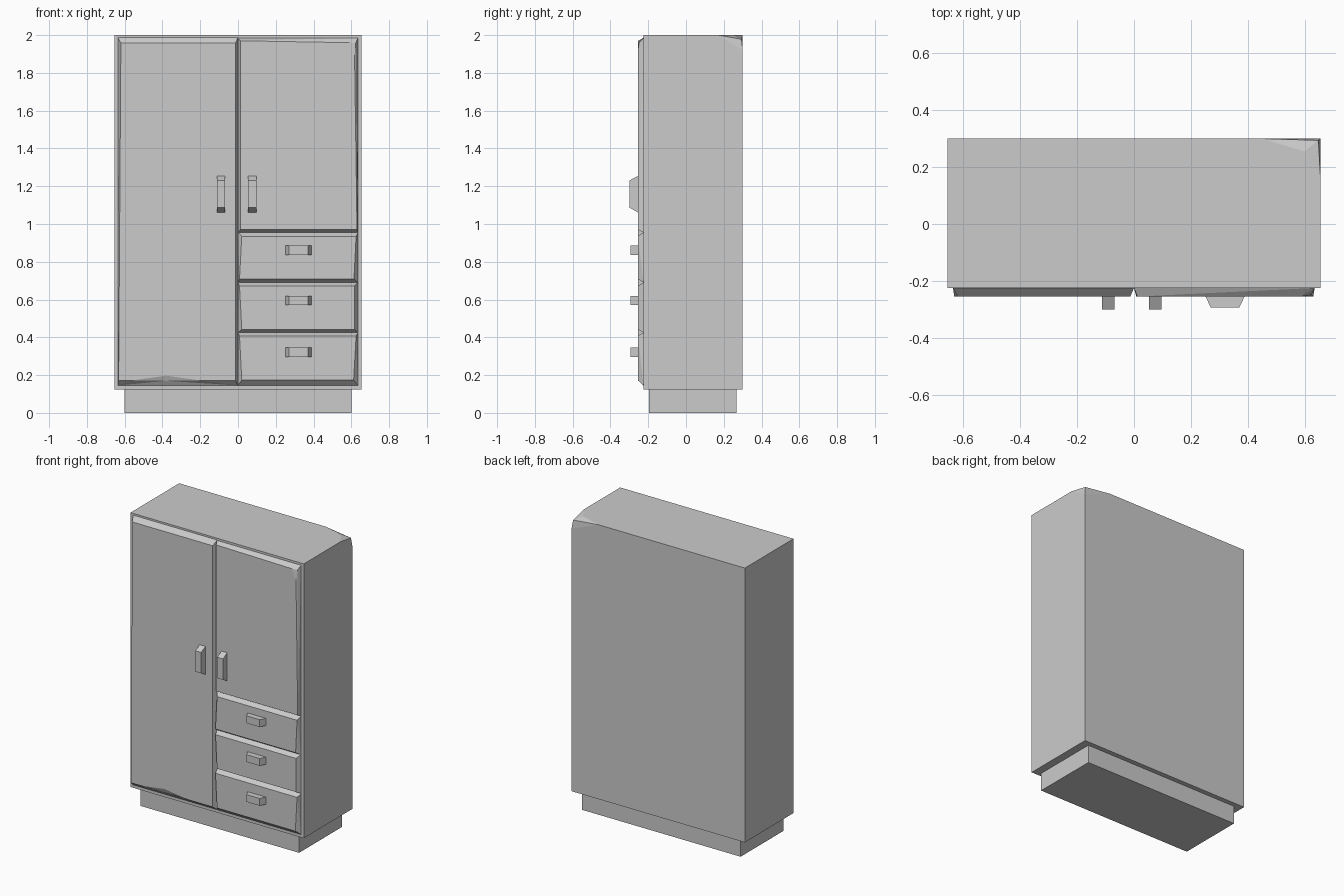
import bpy, bmesh


def finish(name, bm):
    bmesh.ops.recalc_face_normals(bm, faces=bm.faces)
    me = bpy.data.meshes.new(name)
    bm.to_mesh(me)
    bm.free()
    ob = bpy.data.objects.new(name, me)
    bpy.context.collection.objects.link(ob)
    return ob


def hull(name, pts):
    """Convex flat-faced solid around the given points."""
    bm = bmesh.new()
    vs = [bm.verts.new(p) for p in pts]
    bmesh.ops.convex_hull(bm, input=vs)
    bmesh.ops.dissolve_limit(bm, angle_limit=0.002, verts=bm.verts, edges=bm.edges)
    return finish(name, bm)


def rect(x0, x1, z0, z1, y):
    return [(x0, y, z0), (x1, y, z0), (x1, y, z1), (x0, y, z1)]


BACK, FRONT = -0.225, -0.255

# Plinth
hull("plinth", rect(-0.60, 0.60, 0, 0.125, -0.197) + rect(-0.60, 0.60, 0, 0.125, 0.267))

# Cabinet body, with its top back right corner worn down
body = rect(-0.655, 0.655, 0.125, 2, BACK) + rect(-0.655, 0.655, 0.125, 2, 0.30)
body.remove((0.655, 0.30, 2))
body += [(0.45, 0.30, 2), (0.60, 0.255, 2), (0.655, 0.17, 2),
         (0.655, 0.30, 1.92), (0.648, 0.294, 1.978)]
hull("cabinet_body", body)

# Left door, with a dent in the lower front edge
verts = rect(-0.636, 0, 0.145, 1.988, BACK) + [
    (-0.632, FRONT, 0.172), (-0.013, FRONT, 0.172),
    (-0.013, FRONT, 1.957), (-0.620, FRONT, 1.957),
    (-0.56, FRONT, 0.172), (-0.20, FRONT, 0.172),
    (-0.38, -0.243, 0.170), (-0.38, FRONT, 0.197)]
faces = [(0, 3, 2, 1), (1, 2, 6, 5), (2, 3, 7, 6), (3, 0, 4, 7),
         (4, 8, 11, 9, 5, 6, 7), (8, 10, 11), (10, 9, 11),
         (0, 8, 4), (0, 10, 8), (0, 1, 10), (1, 9, 10), (1, 5, 9)]
bm = bmesh.new()
vs = [bm.verts.new(v) for v in verts]
for f in faces:
    bm.faces.new([vs[i] for i in f])
finish("left_door", bm)

# Right door, with a chipped upper corner
hull("right_door", rect(0, 0.635, 0.955, 1.985, BACK) + [
    (0.012, FRONT, 0.970), (0.630, FRONT, 0.970), (0.012, FRONT, 1.970),
    (0.585, FRONT, 1.960), (0.617, FRONT, 1.89), (0.623, -0.249, 1.958)])

# Drawers: z range, then front face left/right at the bottom and at the top
drawers = [
    ("top", 0.690, 0.955, 0.710, 0.935, (0.008, 0.614), (0.020, 0.625)),
    ("middle", 0.425, 0.690, 0.442, 0.672, (0.020, 0.616), (0.008, 0.616)),
    ("bottom", 0.145, 0.425, 0.174, 0.408, (0.020, 0.612), (0.008, 0.625))]
for (label, z0, z1, f0, f1, lo, hi), zc in zip(drawers, (0.86, 0.595, 0.322)):
    hull(label + "_drawer", rect(0, 0.635, z0, z1, BACK) + [
        (lo[0], FRONT, f0), (lo[1], FRONT, f0), (hi[1], FRONT, f1), (hi[0], FRONT, f1)])
    hull(label + "_drawer_handle", rect(0.25, 0.39, zc - 0.025, zc + 0.025, FRONT + 0.003)
         + rect(0.27, 0.37, zc - 0.025, zc + 0.025, -0.294))

# Door handles
for label, x in (("left", -0.09), ("right", 0.075)):
    hull(label + "_door_handle", rect(x - 0.022, x + 0.022, 1.06, 1.256, FRONT + 0.003)
         + rect(x - 0.022, x + 0.022, 1.087, 1.23, -0.30))
